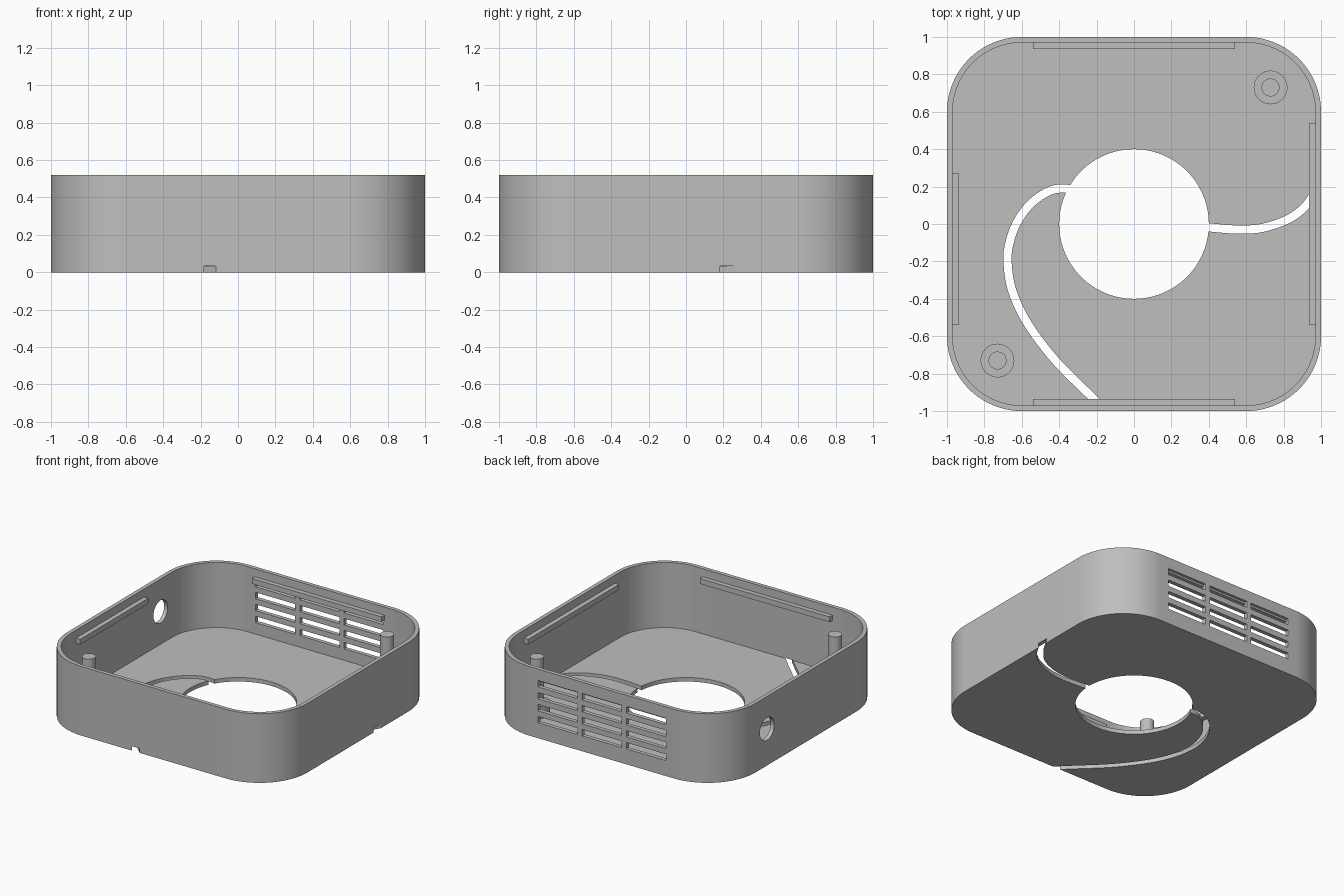
import bpy, bmesh, math
from mathutils import Vector

HEIGHT, WALL, FLOOR, RADIUS = 0.52, 0.03, 0.03, 0.4

if "Cube" in bpy.data.objects:
    bpy.data.objects.remove(bpy.data.objects["Cube"], do_unlink=True)

grey = bpy.data.materials.new("plain_grey")
grey.use_nodes = True
grey.diffuse_color = (0.52, 0.52, 0.52, 1)
grey.node_tree.nodes["Principled BSDF"].inputs["Base Color"].default_value = grey.diffuse_color


def prism(name, outline, z0, z1):
    """Extrude a closed outline of (x, y) points from z0 to z1."""
    bm = bmesh.new()
    face = bm.faces.new([bm.verts.new((x, y, z0)) for x, y in outline])
    top = bmesh.ops.extrude_face_region(bm, geom=[face])
    moved = [v for v in top["geom"] if isinstance(v, bmesh.types.BMVert)]
    bmesh.ops.translate(bm, verts=moved, vec=(0, 0, z1 - z0))
    bmesh.ops.recalc_face_normals(bm, faces=bm.faces)
    mesh = bpy.data.meshes.new(name)
    bm.to_mesh(mesh)
    bm.free()
    mesh.materials.append(grey)
    obj = bpy.data.objects.new(name, mesh)
    bpy.context.collection.objects.link(obj)
    return obj


def rounded_square(half, radius, steps=20):
    pts = []
    for quarter, (sx, sy) in enumerate([(1, 1), (-1, 1), (-1, -1), (1, -1)]):
        for i in range(steps + 1):
            a = (quarter + i / steps) * math.pi / 2
            pts.append((sx * (half - radius) + radius * math.cos(a),
                        sy * (half - radius) + radius * math.sin(a)))
    return pts


def circle(x, y, r, steps=48):
    turn = 2 * math.pi / steps
    return [(x + r * math.cos(i * turn), y + r * math.sin(i * turn)) for i in range(steps)]


def box(name, x0, x1, y0, y1, z0, z1):
    return prism(name, [(x0, y0), (x1, y0), (x1, y1), (x0, y1)], z0, z1)


def ribbon(points, width, steps=6):
    """Outline of a strip that follows a smooth path through the points."""
    p = [Vector(q) for q in points]
    path = []
    for i in range(1, len(p) - 2):
        a, b, c, d = p[i - 1:i + 3]
        for k in range(steps):
            t = k / steps
            path.append(0.5 * (2 * b + (c - a) * t + (2 * a - 5 * b + 4 * c - d) * t ** 2
                               + (3 * b - a - 3 * c + d) * t ** 3))
    left, right = [], []
    for i, q in enumerate(path):
        along = (path[min(i + 1, len(path) - 1)] - path[max(i - 1, 0)]).normalized()
        side = Vector((-along.y, along.x)) * width / 2
        left.append(q + side)
        right.append(q - side)
    return left + right[::-1]


def cut(target, cutter):
    cutter.hide_render = True
    mod = target.modifiers.new("cut", 'BOOLEAN')
    mod.operation, mod.solver, mod.object = 'DIFFERENCE', 'EXACT', cutter
    bpy.context.view_layer.objects.active = target
    bpy.ops.object.modifier_apply(modifier=mod.name)
    bpy.data.objects.remove(cutter, do_unlink=True)


def smooth(obj):
    bpy.ops.object.select_all(action='DESELECT')
    obj.select_set(True)
    bpy.context.view_layer.objects.active = obj
    bpy.ops.object.shade_smooth_by_angle(angle=math.radians(30))


# Open tray with thin walls and a round opening in the floor
tray = prism("tray", rounded_square(1, RADIUS), 0, HEIGHT)
cut(tray, prism("cavity", rounded_square(1 - WALL, RADIUS - WALL), FLOOR, 1))
cut(tray, prism("floor_opening", circle(0, 0, 0.4, 96), -0.2, 0.2))

# Curved channels through the floor, leaving through the front and left walls
front_path = [(-0.2, 0.18), (-0.3, 0.18), (-0.39, 0.19), (-0.47, 0.168), (-0.56, 0.1),
              (-0.63, 0), (-0.67, -0.12), (-0.675, -0.22), (-0.65, -0.36), (-0.57, -0.53),
              (-0.42, -0.73), (-0.22, -0.93), (-0.11, -1.04), (0, -1.15)]
side_path = [(0.2, 0), (0.33, -0.01), (0.42, -0.02), (0.56, -0.03), (0.68, -0.022),
             (0.8, 0.015), (0.88, 0.062), (0.94, 0.125), (1.0, 0.225), (1.05, 0.31), (1.1, 0.4)]
for path in (front_path, side_path):
    cut(tray, prism("channel", ribbon(path, 0.044), -0.1, FLOOR + 0.003))

# Vent slits in the back wall
for column in (-1, 0, 1):
    for row in range(4):
        x, z = column * 0.368, 0.14 + row * 0.09
        cut(tray, box("slit", x - 0.165, x + 0.165, 0.9, 1.1, z - 0.024, z + 0.024))

# Round cable port in the right wall
port = prism("port", circle(0, 0, 0.085), -0.1, 0.1)
port.rotation_euler = (0, math.pi / 2, 0)
port.location = (-1, 0.465, 0.275)
bpy.context.view_layer.update()
cut(tray, port)
smooth(tray)

# Ledges along the inner walls
inner, outer, low, high = 0.935, 0.98, 0.42, 0.46
box("back_ledge", -0.54, 0.54, inner, outer, low, high)
box("front_ledge", -0.54, 0.54, -outer, -inner, low, high)
box("left_ledge", inner, outer, -0.54, 0.54, low, high)
box("right_ledge", -outer, -inner, -0.54, 0.27, low, high)

# Mounting pegs with wider bases in two opposite corners
for name, side in (("back_left", 1), ("front_right", -1)):
    c = side * 0.73
    smooth(prism(name + "_peg_base", circle(c, c, 0.09), FLOOR - 0.01, 0.12))
    smooth(prism(name + "_peg", circle(c, c, 0.048), FLOOR - 0.01, 0.46))
